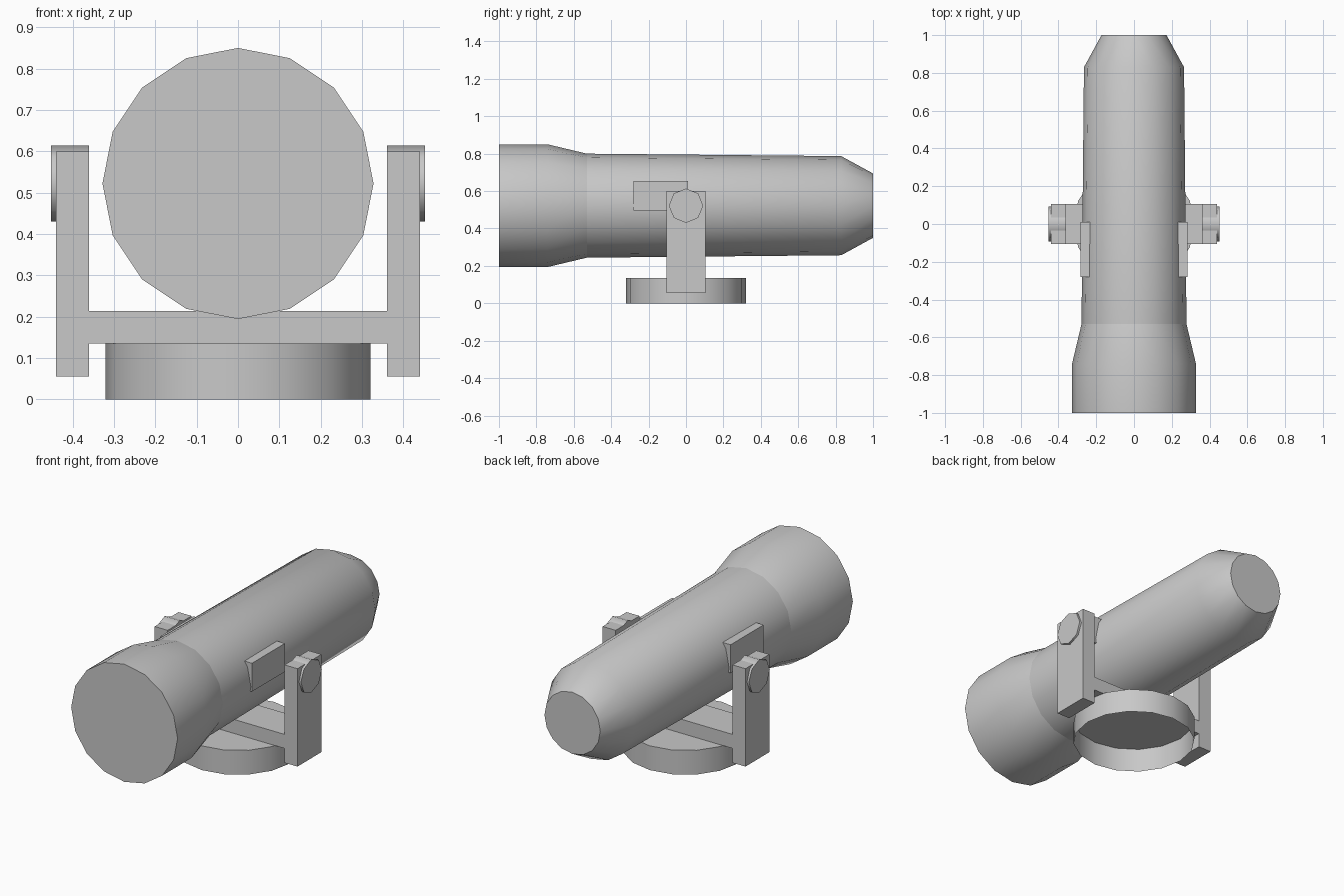
import bpy, bmesh, math

if "Cube" in bpy.data.objects:
    bpy.data.objects.remove(bpy.data.objects["Cube"])

AXIS_Z = 0.522
grey = bpy.data.materials.new("light_grey")
grey.diffuse_color = (0.58, 0.58, 0.58, 1)
grey.use_nodes = True
grey.node_tree.nodes["Principled BSDF"].inputs["Base Color"].default_value = grey.diffuse_color


def finish(name, bm, smooth=None):
    bmesh.ops.recalc_face_normals(bm, faces=bm.faces)
    me = bpy.data.meshes.new(name)
    bm.to_mesh(me)
    bm.free()
    ob = bpy.data.objects.new(name, me)
    bpy.context.collection.objects.link(ob)
    me.materials.append(grey)
    if smooth:
        bpy.ops.object.select_all(action='DESELECT')
        bpy.context.view_layer.objects.active = ob
        ob.select_set(True)
        bpy.ops.object.shade_smooth_by_angle(angle=math.radians(smooth))
    return ob


def lathe(name, profile, place, n, caps, smooth):
    """Rings of n points from (position, radius) pairs; place maps (t, a, b) to xyz."""
    bm = bmesh.new()
    rings = []
    for t, r in profile:
        angles = [2 * math.pi * i / n for i in range(n)]
        rings.append([bm.verts.new(place(t, r * math.cos(a), r * math.sin(a))) for a in angles])
    for lo, hi in zip(rings, rings[1:]):
        for i in range(n):
            j = (i + 1) % n
            bm.faces.new((lo[i], lo[j], hi[j], hi[i]))
    if caps[0]:
        bm.faces.new(rings[0][::-1])
    if caps[1]:
        bm.faces.new(rings[-1])
    ob = finish(name, bm, smooth)
    if caps == (False, True) and name == "base":
        # the hollow base keeps its outside facing out
        bm = bmesh.new()
        bm.from_mesh(ob.data)
        top = max(bm.faces, key=lambda f: f.calc_center_median().z)
        if top.normal.z < 0:
            bmesh.ops.reverse_faces(bm, faces=bm.faces)
        bm.to_mesh(ob.data)
        bm.free()
    return ob


def box(name, lo, hi):
    bm = bmesh.new()
    bmesh.ops.create_cube(bm, size=1)
    for v in bm.verts:
        v.co = [(a + b) / 2 + c * (b - a) for a, b, c in zip(lo, hi, v.co)]
    return finish(name, bm)


def along_y(t, a, b):
    return (a, t, AXIS_Z + b)


def along_z(t, a, b):
    return (a, b, t)


# Body: flared front hood and tapering barrel
lathe("front_hood", [(-1, 0.328), (-0.74, 0.328), (-0.53, 0.278)], along_y, 16, (True, False), 35)
lathe("barrel", [(-0.53, 0.278), (0.83, 0.265), (1, 0.172)], along_y, 16, (False, True), 35)

# Round base, open underneath
lathe("base", [(0, 0.32), (0.135, 0.32)], along_z, 16, (False, True), 35)

# U-shaped bracket
box("bracket_crossbar", (-0.36, -0.105, 0.135), (0.36, 0.105, 0.213))
for side, s in (("left", -1), ("right", 1)):
    def span(a, b):
        return sorted((s * a, s * b))

    x0, x1 = span(0.36, 0.44)
    box(side + "_bracket_arm", (x0, -0.105, 0.055), (x1, 0.105, 0.60))
    # Pivot bolt through the arm
    lathe(side + "_pivot_bolt", [(s * 0.36, 0.092), (s * 0.452, 0.092)],
          lambda t, a, b: (t, a, AXIS_Z + b), 8, (True, True), 50)
    # Side panel on the barrel
    x0, x1 = span(0.22, 0.282)
    box(side + "_side_panel", (x0, -0.28, 0.497), (x1, 0.01, 0.655))
